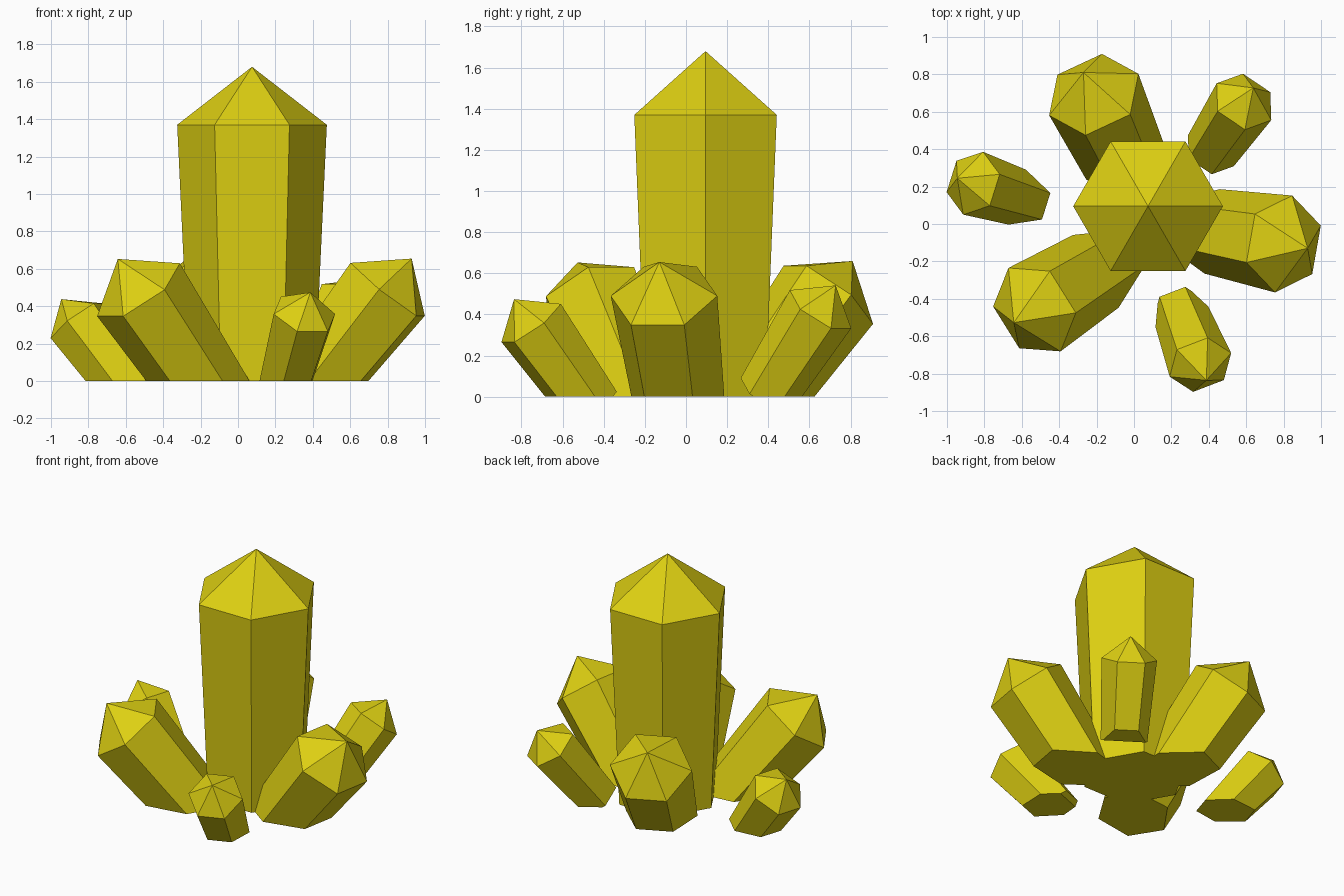
import bpy
import bmesh
from math import radians, tau, cos, sin
from mathutils import Vector, Matrix

cube = bpy.data.objects.get("Cube")
if cube:
    bpy.data.objects.remove(cube, do_unlink=True)

# One flat crystal colour
COLOUR = (0.73, 0.63, 0.006, 1.0)
yellow = bpy.data.materials.new("crystal_yellow")
yellow.use_nodes = True
yellow.diffuse_color = COLOUR
yellow.node_tree.nodes["Principled BSDF"].inputs["Base Color"].default_value = COLOUR

TAPER = 0.84  # base radius relative to shoulder radius


def crystal(name, shoulder, radius, length, tip, azimuth=0, tilt=0, roll=0):
    """Six-sided pointed crystal placed by its shoulder centre, trimmed at the ground."""
    bm = bmesh.new()

    def ring(r, z):
        return [bm.verts.new((r * cos(roll + tau * i / 6), r * sin(roll + tau * i / 6), z))
                for i in range(6)]

    low, high = ring(radius * TAPER, -length), ring(radius, 0)
    apex = bm.verts.new((0, 0, tip))
    bm.faces.new(low[::-1])
    for i in range(6):
        j = (i + 1) % 6
        bm.faces.new((low[i], low[j], high[j], high[i]))
        bm.faces.new((high[i], high[j], apex))

    # Lean outward, then turn to the azimuth
    turn = Matrix.Rotation(radians(azimuth), 4, "Z") @ Matrix.Rotation(radians(tilt), 4, "Y")
    bmesh.ops.transform(bm, matrix=Matrix.Translation(Vector(shoulder)) @ turn, verts=bm.verts)

    # Flat cut where the crystal meets the ground
    if tilt:
        bmesh.ops.bisect_plane(bm, geom=bm.verts[:] + bm.edges[:] + bm.faces[:],
                               plane_co=(0, 0, 0), plane_no=(0, 0, 1), clear_inner=True)
        bmesh.ops.holes_fill(bm, edges=[e for e in bm.edges if e.is_boundary], sides=0)
    bmesh.ops.recalc_face_normals(bm, faces=bm.faces)

    mesh = bpy.data.meshes.new(name)
    bm.to_mesh(mesh)
    bm.free()
    mesh.materials.append(yellow)
    bpy.context.collection.objects.link(bpy.data.objects.new(name, mesh))


# Tall upright crystal
crystal("centre_crystal", (0.075, 0.095, 1.37), 0.4, 1.37, 0.31)

# Leaning crystals, with a corner on each flank
LARGE = dict(radius=0.263, length=0.78, tip=0.21, tilt=38.4, roll=tau / 4)
SMALL = dict(radius=0.176, length=0.52, tip=0.146, tilt=37.5, roll=tau / 4)

crystal("large_back_crystal", (-0.215, 0.692, 0.495), azimuth=115, **LARGE)
crystal("large_front_right_crystal", (-0.532, -0.458, 0.488), azimuth=212, **LARGE)
crystal("large_left_crystal", (0.80, -0.107, 0.49), azimuth=-10, **LARGE)
crystal("small_right_crystal", (-0.86, 0.218, 0.322), azimuth=162.5, **SMALL)
crystal("small_back_left_crystal", (0.588, 0.654, 0.425), azimuth=56, **SMALL)
crystal("small_front_crystal", (0.355, -0.753, 0.358), azimuth=-69, **SMALL)
